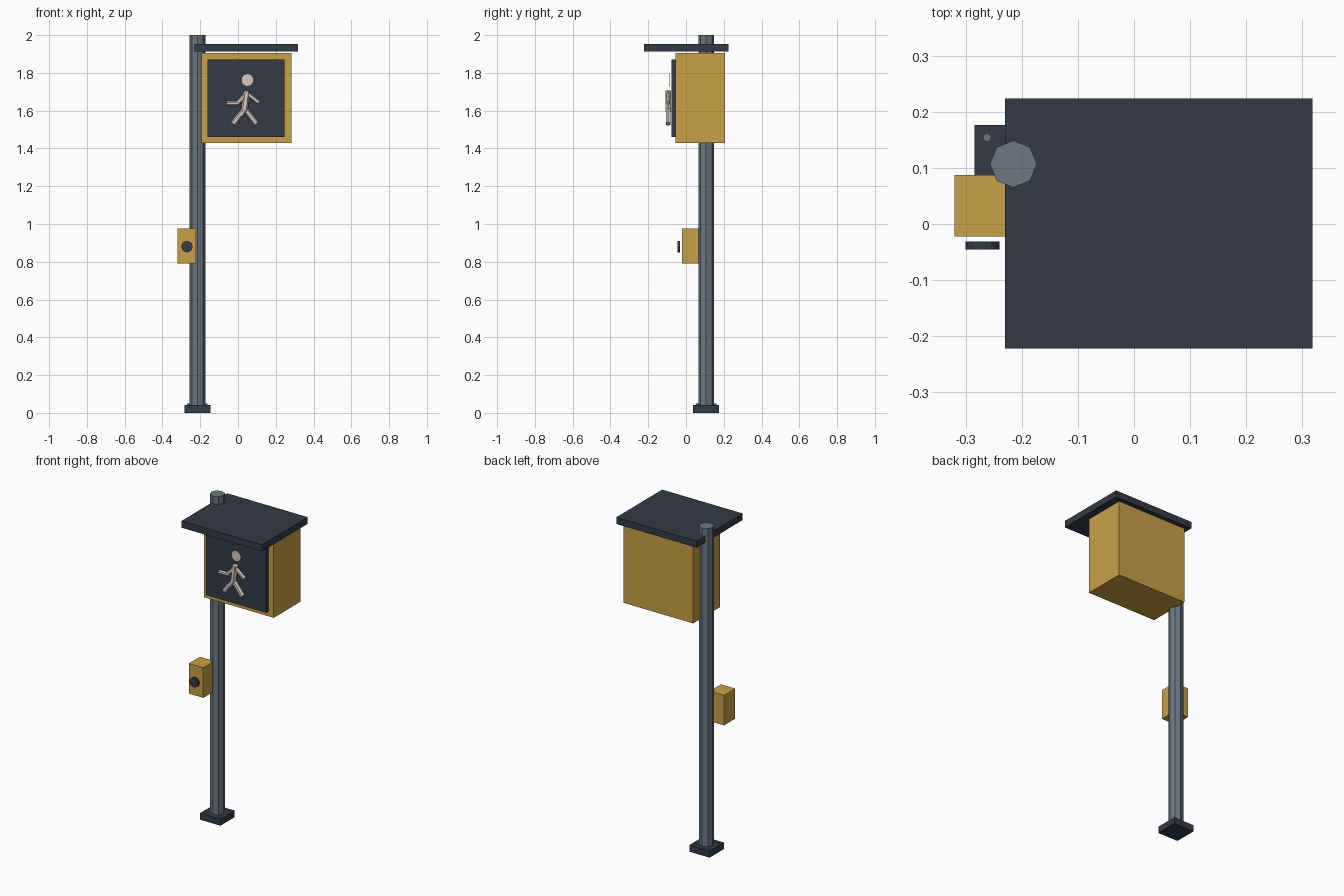
import bpy
import math
from mathutils import Vector

cube = bpy.data.objects.get("Cube")
if cube:
    bpy.data.objects.remove(cube, do_unlink=True)


def material(name, rgb):
    m = bpy.data.materials.new(name)
    m.use_nodes = True
    m.diffuse_color = (*rgb, 1)
    m.node_tree.nodes["Principled BSDF"].inputs["Base Color"].default_value = (*rgb, 1)
    return m


yellow = material("signal yellow", (0.58, 0.355, 0.062))
dark = material("dark slate", (0.034, 0.042, 0.061))
steel = material("grey steel", (0.145, 0.188, 0.22))
white = material("warm white", (0.65, 0.6, 0.53))


def finish(name, mat):
    ob = bpy.context.object
    ob.name = name
    ob.data.materials.append(mat)
    return ob


def box(name, mat, low, high):
    """Box between two opposite corners."""
    low, high = Vector(low), Vector(high)
    bpy.ops.mesh.primitive_cube_add(size=1, location=(low + high) / 2)
    bpy.context.object.scale = high - low
    bpy.ops.object.transform_apply(location=False, rotation=False)
    return finish(name, mat)


def rod(name, mat, start, end, radius, sides):
    """Faceted cylinder between two points."""
    start, end = Vector(start), Vector(end)
    axis = end - start
    bpy.ops.mesh.primitive_cylinder_add(vertices=sides, radius=radius, depth=axis.length,
                                        location=(start + end) / 2)
    bpy.context.object.rotation_euler = axis.to_track_quat("Z", "Y").to_euler()
    return finish(name, mat)


# Post, foot plate and its bolts
px, py = -0.215, 0.107
rod("post", steel, (px, py, 0.02), (px, py, 2), 0.042, 8)
box("foot_plate", dark, (px - 0.069, py - 0.069, 0), (px + 0.069, py + 0.069, 0.041))
for sx in (-1, 1):
    for sy in (-1, 1):
        x, y = px + sx * 0.047, py + sy * 0.047
        rod("foot_bolt", steel, (x, y, 0.035), (x, y, 0.05), 0.008, 6)

# Signal housing, display panel and rain roof
box("signal_housing", yellow, (-0.193, -0.055, 1.43), (0.282, 0.207, 1.905))
box("display_panel", dark, (-0.162, -0.078, 1.46), (0.247, -0.05, 1.87))
box("rain_roof", dark, (-0.23, -0.222, 1.912), (0.318, 0.224, 1.953))

# Walking figure on the panel
rod("figure_head", white, (0.05, -0.09, 1.762), (0.05, -0.087, 1.762), 0.034, 10)
limbs = {
    "figure_torso": ((0.047, 1.705), (0.033, 1.595), 0.018),
    "figure_front_arm": ((0.05, 1.69), (0.11, 1.642), 0.012),
    "figure_back_upper_arm": ((0.045, 1.69), (-0.005, 1.637), 0.012),
    "figure_back_forearm": ((0.002, 1.638), (-0.062, 1.638), 0.012),
    "figure_front_leg": ((0.036, 1.61), (0.098, 1.53), 0.015),
    "figure_back_thigh": ((0.036, 1.61), (0.014, 1.575), 0.015),
    "figure_back_shin": ((0.02, 1.59), (-0.026, 1.53), 0.015),
}
for name, (a, b, r) in limbs.items():
    rod(name, white, (a[0], -0.094, a[1]), (b[0], -0.094, b[1]), r, 6)

# Push button unit
box("button_box", yellow, (-0.32, -0.022, 0.79), (-0.222, 0.087, 0.975))
rod("push_button", dark, (-0.27, -0.031, 0.88), (-0.27, -0.045, 0.88), 0.03, 12)
